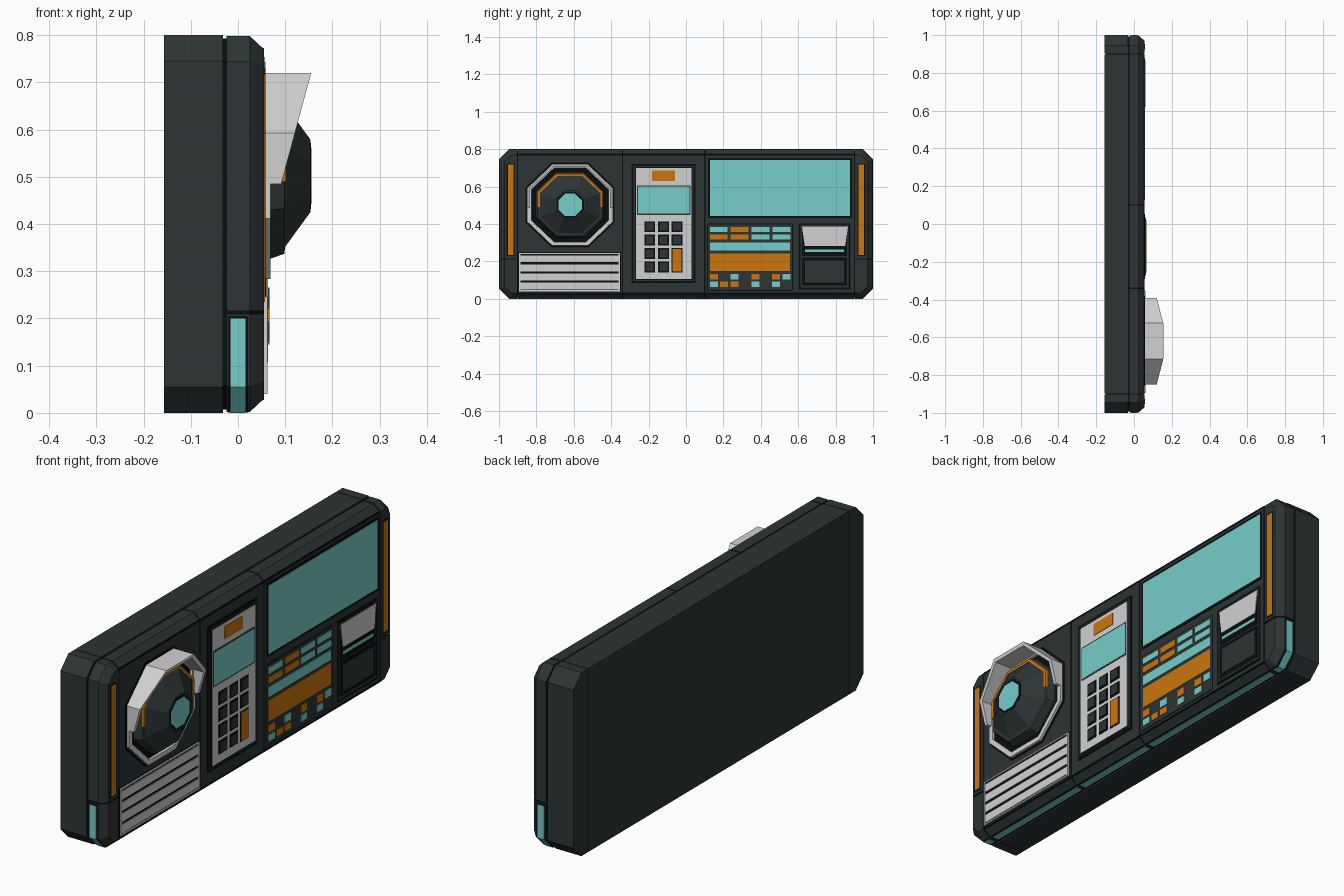
import bpy, bmesh, math
from mathutils import Vector

if "Cube" in bpy.data.objects:
    bpy.data.objects.remove(bpy.data.objects["Cube"], do_unlink=True)


def material(name, r, g, b):
    m = bpy.data.materials.new(name)
    m.use_nodes = True
    m.diffuse_color = (r, g, b, 1)
    m.node_tree.nodes["Principled BSDF"].inputs["Base Color"].default_value = (r, g, b, 1)
    return m


BODY = material("dark slate", 0.026, 0.035, 0.035)
BLACK = material("black", 0.003, 0.004, 0.004)
LIGHT = material("light grey", 0.65, 0.64, 0.645)
CYAN = material("cyan glow", 0.18, 0.61, 0.6)
ORANGE = material("orange", 0.6, 0.18, 0.004)
FACE = 0.055


def finish(name, bm, mat):
    bmesh.ops.recalc_face_normals(bm, faces=bm.faces)
    me = bpy.data.meshes.new(name)
    bm.to_mesh(me)
    bm.free()
    me.materials.append(mat)
    ob = bpy.data.objects.new(name, me)
    bpy.context.collection.objects.link(ob)
    return ob


def loft(rings, closed=False):
    """Skin equal-length point rings; cap the ends or close the loop."""
    bm = bmesh.new()
    loops = [[bm.verts.new(p) for p in ring] for ring in rings]
    n = len(loops[0])
    pairs = list(zip(loops, loops[1:]))
    if closed:
        pairs.append((loops[-1], loops[0]))
    else:
        bm.faces.new(loops[0])
        bm.faces.new(loops[-1])
    for a, b in pairs:
        for i in range(n):
            j = (i + 1) % n
            bm.faces.new((a[i], a[j], b[j], b[i]))
    return bm


def keep(bm, co, normal):
    """Slice the solid, keep the side the normal points to, and cap it."""
    geom = bm.verts[:] + bm.edges[:] + bm.faces[:]
    bmesh.ops.bisect_plane(bm, geom=geom, plane_co=co, plane_no=normal, clear_inner=True)
    edges = [e for e in bm.edges if e.is_boundary]
    bmesh.ops.holes_fill(bm, edges=edges, sides=0)


def case_ring(x, i):
    """Clipped-corner outline of the case, inset by i."""
    c = 0.055 - 0.586 * i
    y, lo, hi = 1 - i, i, 0.8 - i
    return [(x, -y + c, lo), (x, y - c, lo), (x, y, lo + c), (x, y, hi - c),
            (x, y - c, hi), (x, -y + c, hi), (x, -y, hi - c), (x, -y, lo + c)]


def case_part(name, steps, mat, y0=None, y1=None, z0=None, z1=None):
    bm = loft([case_ring(x, i) for x, i in steps])
    for axis, low, high in (((0, 1, 0), y0, y1), ((0, 0, 1), z0, z1)):
        a = Vector(axis)
        if low is not None:
            keep(bm, a * low, a)
        if high is not None:
            keep(bm, a * high, -a)
    return finish(name, bm, mat)


def plate(name, y0, y1, z0, z1, top, mat, base=0.05, taper=0.0):
    """Block on the front face, optionally narrowing downward."""
    def ring(x):
        return [(x, y0 + taper, z0), (x, y1 - taper, z0), (x, y1, z1), (x, y0, z1)]
    return finish(name, loft([ring(base), ring(top)]), mat)


def octagon(x, r):
    k = r / math.cos(math.pi / 8)
    angles = [math.pi / 8 + i * math.pi / 4 for i in range(8)]
    return [(x, -0.62 + 1.05 * k * math.cos(a), 0.502 + k * math.sin(a)) for a in angles]


def octo(name, steps, mat, closed=False, above=None):
    bm = loft([octagon(x, r) for x, r in steps], closed)
    if above is not None:
        keep(bm, (0, 0, above), (0, 0, 1))
    return finish(name, bm, mat)


# Case: dark core, rear shell and bevelled front shell split by seams
case_part("seam_core", [(-0.15, 0.007), (0.024, 0.007), (0.05, 0.033)], BLACK)
G = 0.003
REAR = [(-0.157, 0), (-0.032, 0)]
for name, a, b in (("right", None, -0.9), ("centre", -0.9, 0.9), ("left", 0.9, None)):
    case_part("rear_shell_" + name, REAR, BODY,
              a + 0.0015 if a else None, b - 0.0015 if b else None)
FRONT = [(-0.024, 0.002), (0.025, 0.002), (FACE, 0.03)]
sections = [(None, -0.9), (-0.9, -0.34), (-0.34, 0.1), (0.1, 0.9), (0.9, None)]
for n, (a, b) in enumerate(sections):
    lo = None if a is None else a + G
    hi = None if b is None else b - G
    if a is None or b is None:
        case_part(f"end_cap_upper_{n}", FRONT, BODY, lo, hi, z0=0.216)
        case_part(f"end_cap_lower_{n}", FRONT, BODY, lo, hi, z1=0.209)
    else:
        case_part(f"front_shell_{n}", FRONT, BODY, lo, hi)
    # Glowing strip wrapped round the lower edge
    lo = None if a is None else a + 0.012
    hi = None if b is None else b - 0.012
    case_part(f"strip_bed_{n}", [(-0.021, 0.001), (0.021, 0.001)], BLACK, lo, hi, z1=0.205)
    case_part(f"light_strip_{n}", [(-0.016, 0), (0.016, 0)], CYAN, lo, hi, z1=0.2)

# Long grooves along the bevel, and the end lamps
for n, z in enumerate((0.031, 0.769)):
    plate(f"face_groove_{n}", -0.9, 0.9, z - 0.004, z + 0.004, 0.0555, BLACK)
for n, s in enumerate((-1, 1)):
    y = s * 0.938
    plate(f"lamp_bed_{n}", y - 0.021, y + 0.021, 0.228, 0.724, 0.0555, BLACK)
    plate(f"end_lamp_{n}", y - 0.015, y + 0.015, 0.235, 0.717, 0.057, ORANGE)

# Speaker with a slanted hood
octo("speaker_bed", [(0.05, 0.227), (0.058, 0.227)], BLACK)
octo("speaker_rim", [(0.05, 0.218), (0.069, 0.218), (0.069, 0.197), (0.05, 0.197)], LIGHT, True)
hood = octo("speaker_hood", [(0.06, 0.218), (0.155, 0.218), (0.155, 0.203), (0.06, 0.203)],
            LIGHT, True, above=0.485)
for v in hood.data.vertices:
    if v.co.x > 0.1:
        v.co.x = 0.155 - 0.27 * (0.72 - v.co.z)
octo("speaker_cone", [(0.05, 0.175), (0.07, 0.175), (0.098, 0.165), (0.1, 0.15),
                      (0.154, 0.076)], BODY)
octo("speaker_accent", [(0.094, 0.168), (0.102, 0.166), (0.102, 0.154), (0.094, 0.154)],
     ORANGE, True, above=0.49)
octo("speaker_hub_ring", [(0.145, 0.07), (0.1545, 0.07)], BLACK)
octo("speaker_hub", [(0.145, 0.06), (0.1555, 0.06)], CYAN)

# Slatted vent
plate("vent_outline", -0.899, -0.348, 0.038, 0.25, 0.0555, BLACK)
plate("vent_back", -0.892, -0.354, 0.043, 0.245, 0.057, BLACK)
for n in range(4):
    z = 0.05 + n * 0.0485
    plate(f"vent_slat_{n}", -0.885, -0.36, z, z + 0.037, 0.061, LIGHT)
for n, (a, b, c, d) in enumerate(((-0.894, -0.352, 0.04, 0.046), (-0.894, -0.352, 0.24, 0.246),
                                  (-0.894, -0.886, 0.04, 0.246), (-0.36, -0.352, 0.04, 0.246))):
    plate(f"vent_frame_{n}", a, b, c, d, 0.062, LIGHT)

# Keypad
plate("keypad_frame", -0.292, 0.052, 0.085, 0.722, 0.058, BLACK)
plate("keypad_trim", -0.28, 0.041, 0.096, 0.711, 0.0595, BODY)
plate("keypad_trim_line", -0.274, 0.036, 0.101, 0.706, 0.0605, BLACK)
plate("keypad_panel", -0.267, 0.03, 0.107, 0.7, 0.063, LIGHT)
plate("keypad_label", -0.182, -0.06, 0.63, 0.685, 0.065, ORANGE)
plate("keypad_screen_edge", -0.262, 0.025, 0.449, 0.606, 0.064, BODY)
plate("keypad_screen", -0.257, 0.02, 0.455, 0.6, 0.065, CYAN)
for row in range(4):
    for col in range(3):
        if col == 2 and row < 2:
            continue
        y, z = -0.194 + col * 0.073, 0.171 + row * 0.0715
        plate(f"key_bed_{row}_{col}", y - 0.029, y + 0.029, z - 0.029, z + 0.029, 0.064, BLACK)
        plate(f"key_{row}_{col}", y - 0.021, y + 0.021, z - 0.021, z + 0.021, 0.067, BODY)
plate("enter_key_bed", -0.077, -0.019, 0.14, 0.271, 0.064, BLACK)
plate("enter_key", -0.072, -0.024, 0.145, 0.266, 0.067, ORANGE)

# Main screen
plate("screen_bezel", 0.117, 0.888, 0.433, 0.754, 0.0565, BLACK)
plate("main_screen", 0.128, 0.877, 0.444, 0.743, 0.058, CYAN)

# Control buttons: each letter is one button, a dot is a gap
plate("control_outline", 0.113, 0.572, 0.043, 0.402, 0.0555, BLACK)
plate("control_panel", 0.117, 0.568, 0.047, 0.398, 0.0565, BODY)
INK = {"c": CYAN, "o": ORANGE}
ROWS = [("cocc", 0.358, 0.027, 0.112, 0.096), ("oocc", 0.316, 0.027, 0.112, 0.096),
        ("c", 0.257, 0.043, 0, 0.43), ("o", 0.15, 0.092, 0, 0.43),
        ("o.c.o.oc", 0.102, 0.032, 0.0555, 0.043), ("coo.c.c.", 0.064, 0.028, 0.0555, 0.043)]
for r, (marks, z, h, pitch, w) in enumerate(ROWS):
    for c, mark in enumerate(marks):
        if mark in INK:
            y = 0.127 + c * pitch
            plate(f"control_button_{r}_{c}", y, y + w, z, z + h, 0.059, INK[mark])

# Dispenser
plate("dispenser_frame", 0.602, 0.879, 0.05, 0.404, 0.057, BLACK)
plate("dispenser_surround", 0.612, 0.869, 0.06, 0.394, 0.0585, BODY)
plate("dispenser_recess", 0.619, 0.862, 0.228, 0.39, 0.0595, BLACK)
hatch = plate("dispenser_hatch", 0.62, 0.866, 0.282, 0.386, 0.062, LIGHT, taper=0.015)
plate("dispenser_light", 0.637, 0.845, 0.249, 0.263, 0.061, CYAN)
plate("tray_outline", 0.619, 0.862, 0.07, 0.222, 0.0595, BLACK)
plate("tray_door", 0.637, 0.845, 0.088, 0.204, 0.061, BODY)
